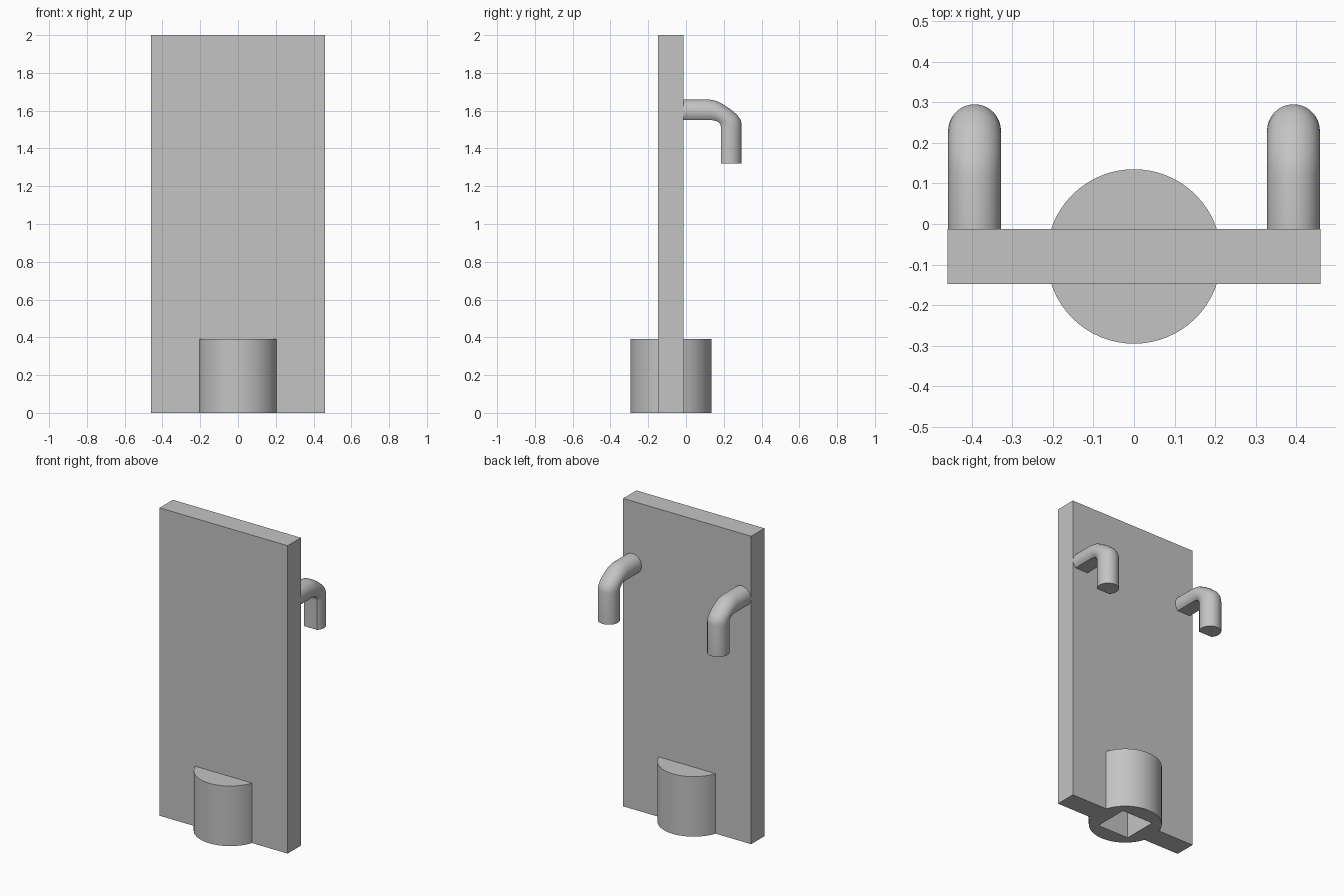
import bpy, bmesh, math
from mathutils import Vector

cube = bpy.data.objects.get("Cube")
if cube:
    bpy.data.objects.remove(cube, do_unlink=True)

grey = bpy.data.materials.new("plain_grey")
grey.use_nodes = True
grey.diffuse_color = (0.55, 0.55, 0.55, 1)
grey.node_tree.nodes["Principled BSDF"].inputs["Base Color"].default_value = (0.55, 0.55, 0.55, 1)


def box(name, low, high):
    low, high = Vector(low), Vector(high)
    bpy.ops.mesh.primitive_cube_add(size=1, location=(low + high) / 2)
    obj = bpy.context.object
    obj.name = name
    obj.scale = high - low
    bpy.ops.object.transform_apply(location=True, rotation=True, scale=True)
    obj.data.materials.append(grey)
    return obj


def combine(target, other, operation):
    mod = target.modifiers.new(operation.title(), "BOOLEAN")
    mod.operation, mod.object, mod.solver = operation, other, "EXACT"
    bpy.context.view_layer.objects.active = target
    bpy.ops.object.modifier_apply(modifier=mod.name)
    bpy.data.objects.remove(other, do_unlink=True)


def smooth(obj):
    bpy.ops.object.select_all(action="DESELECT")
    obj.select_set(True)
    bpy.context.view_layer.objects.active = obj
    bpy.ops.object.shade_smooth_by_angle(angle=math.radians(35))


# Upright panel joined to a round foot with a square socket underneath
AXIS_Y = -0.08
panel = box("panel_with_socket", (-0.46, -0.148, 0), (0.46, -0.012, 2))
bpy.ops.mesh.primitive_cylinder_add(vertices=64, radius=0.215, depth=0.39,
                                    location=(0, AXIS_Y, 0.195))
foot = bpy.context.object
foot.data.materials.append(grey)
combine(panel, foot, "UNION")
socket = box("socket_cutter", (-0.112, AXIS_Y - 0.112, -0.1), (0.112, AXIS_Y + 0.112, 0.3))
combine(panel, socket, "DIFFERENCE")
smooth(panel)

# Hook path as inner and outer (y, z) points, from the panel to the tip
RINGS = [((-0.02, 1.55), (-0.02, 1.66)),
         ((0.135, 1.55), (0.12, 1.66)),
         ((0.15, 1.548), (0.16, 1.652)),
         ((0.163, 1.544), (0.195, 1.634)),
         ((0.173, 1.538), (0.235, 1.608)),
         ((0.18, 1.53), (0.272, 1.577)),
         ((0.184, 1.52), (0.289, 1.552)),
         ((0.185, 1.51), (0.295, 1.525)),
         ((0.185, 1.32), (0.295, 1.32))]


def hook(name, x):
    # Round section with a flat along its inner side
    radius, thickness = 0.065, 0.11
    flat = math.acos((thickness - radius) / radius)
    steps = 28
    bm = bmesh.new()
    loops = []
    for inner, outer in RINGS:
        loop = []
        for i in range(steps + 1):
            a = -math.pi / 2 + flat + i / steps * (2 * math.pi - 2 * flat)
            t = (thickness - radius + radius * math.sin(a)) / thickness
            y, z = Vector(inner).lerp(Vector(outer), t)
            loop.append(bm.verts.new((x + radius * math.cos(a), y, z)))
        loops.append(loop)
    for first, second in zip(loops, loops[1:]):
        for i in range(steps + 1):
            j = (i + 1) % (steps + 1)
            bm.faces.new((first[i], first[j], second[j], second[i]))
    bm.faces.new(loops[0])
    bm.faces.new(loops[-1])
    bmesh.ops.recalc_face_normals(bm, faces=bm.faces)
    mesh = bpy.data.meshes.new(name)
    bm.to_mesh(mesh)
    bm.free()
    mesh.materials.append(grey)
    obj = bpy.data.objects.new(name, mesh)
    bpy.context.collection.objects.link(obj)
    smooth(obj)


for side, sign in (("left", 1), ("right", -1)):
    hook(side + "_hook", sign * 0.393)
